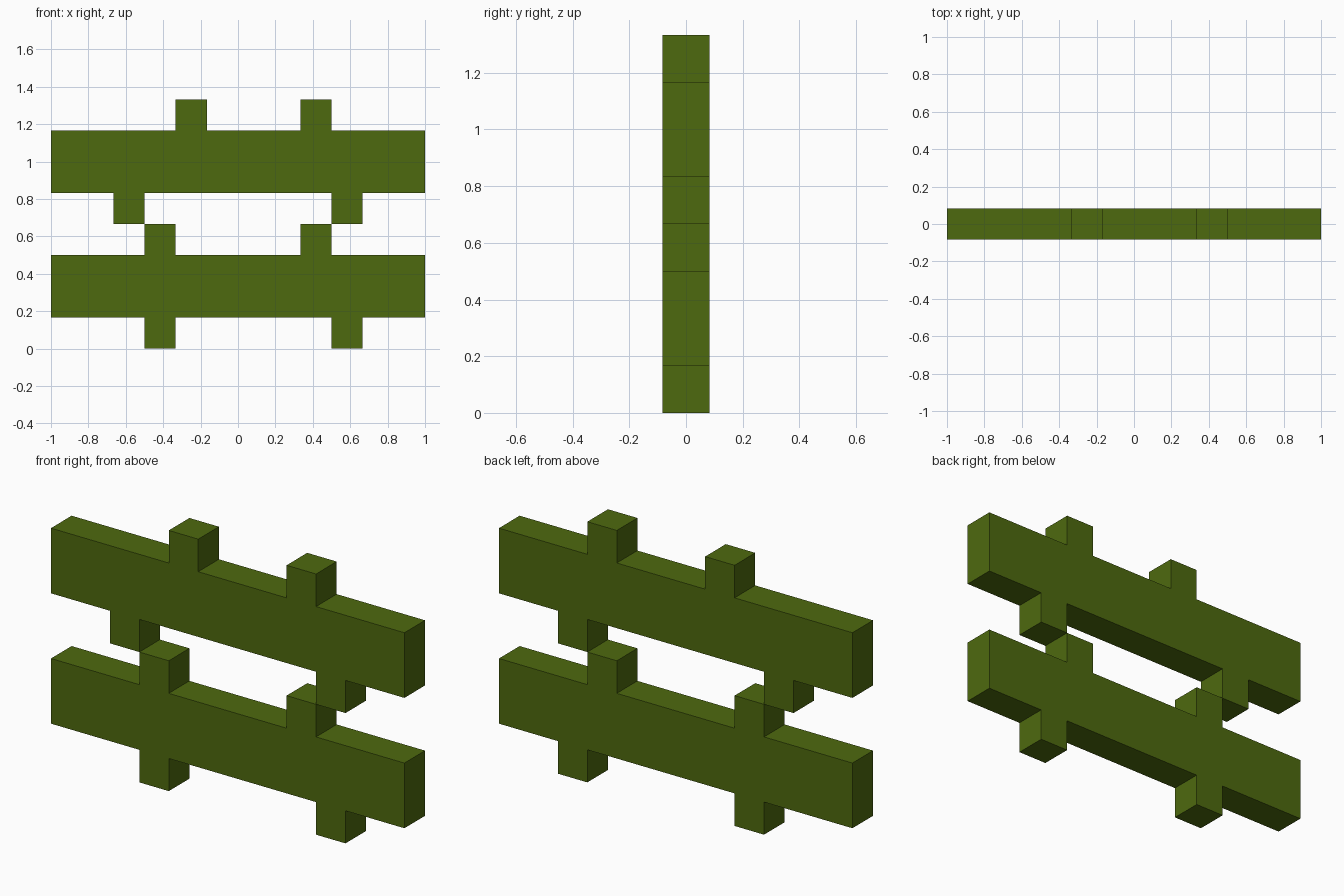
import bpy, bmesh

if "Cube" in bpy.data.objects:
    bpy.data.objects.remove(bpy.data.objects["Cube"])

U = 1 / 6  # block unit

moss = bpy.data.materials.new("moss_green")
moss.diffuse_color = (0.076, 0.144, 0.0045, 1)
moss.use_nodes = True
moss.node_tree.nodes["Principled BSDF"].inputs["Base Color"].default_value = moss.diffuse_color


def notched_rail(name, bottom, lower_pegs, upper_pegs):
    """Plank two units tall with square pegs; positions are in block units."""
    top = bottom + 2
    outline = [(-6, bottom)]
    for x in sorted(lower_pegs):
        outline += [(x, bottom), (x, bottom - 1), (x + 1, bottom - 1), (x + 1, bottom)]
    outline += [(6, bottom), (6, top)]
    for x in sorted(upper_pegs, reverse=True):
        outline += [(x + 1, top), (x + 1, top + 1), (x, top + 1), (x, top)]
    outline.append((-6, top))

    bm = bmesh.new()
    front = bm.faces.new([bm.verts.new((x * U, -U / 2, z * U)) for x, z in outline])
    extruded = bmesh.ops.extrude_face_region(bm, geom=[front], use_keep_orig=True)["geom"]
    bmesh.ops.translate(bm, vec=(0, U, 0),
                        verts=[v for v in extruded if isinstance(v, bmesh.types.BMVert)])
    bmesh.ops.recalc_face_normals(bm, faces=bm.faces)

    mesh = bpy.data.meshes.new(name)
    bm.to_mesh(mesh)
    bm.free()
    mesh.materials.append(moss)
    obj = bpy.data.objects.new(name, mesh)
    bpy.context.collection.objects.link(obj)
    return obj


# Two pegged rails stacked one above the other
notched_rail("lower_rail", 1, lower_pegs=(-3, 3), upper_pegs=(-3, 2))
notched_rail("upper_rail", 5, lower_pegs=(-4, 3), upper_pegs=(-2, 2))
